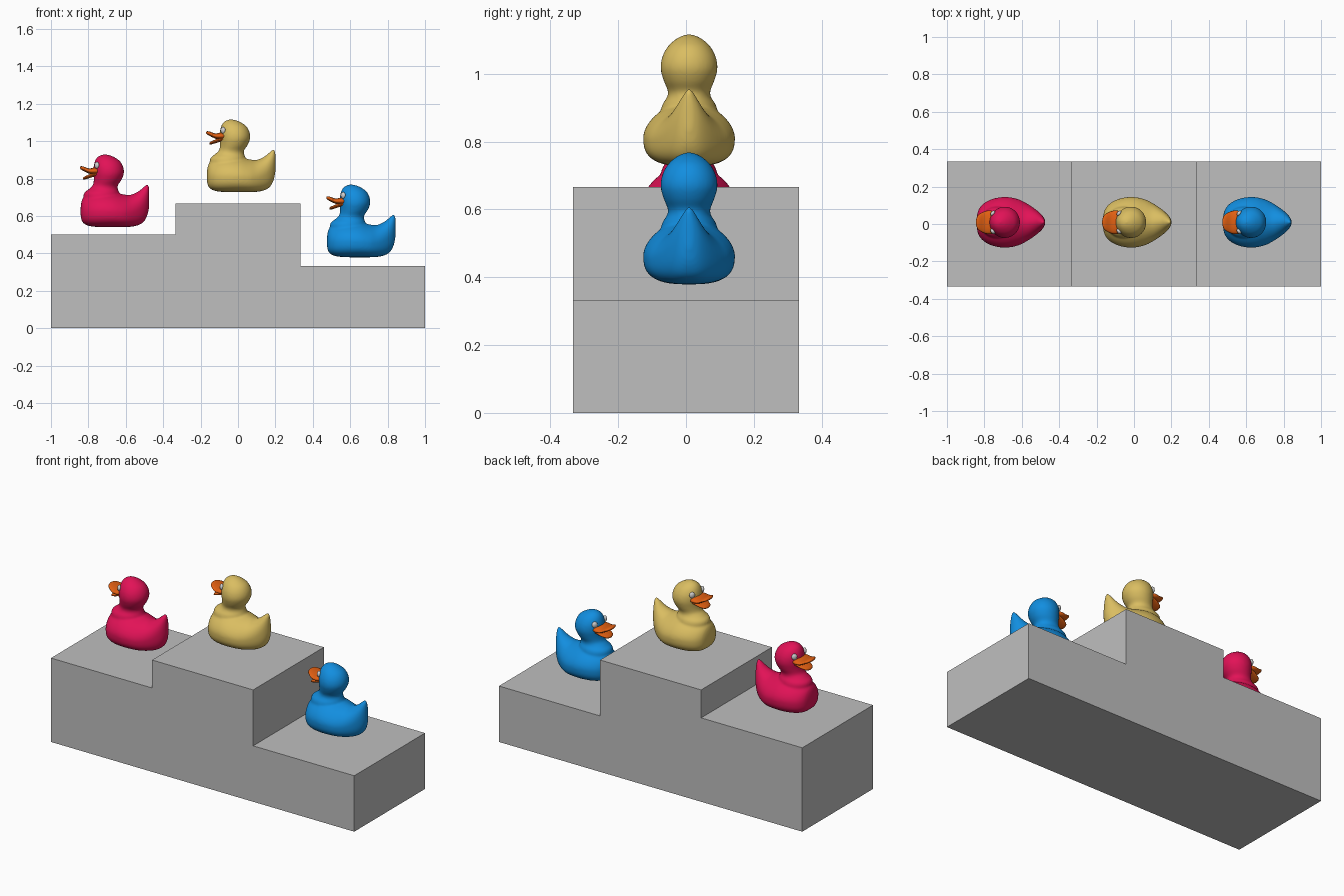
import bpy, bmesh, math
from mathutils import Matrix

if "Cube" in bpy.data.objects:
    bpy.data.objects.remove(bpy.data.objects["Cube"])


def material(name, rgb):
    m = bpy.data.materials.new(name)
    m.diffuse_color = (*rgb, 1)
    m.use_nodes = True
    m.node_tree.nodes["Principled BSDF"].inputs["Base Color"].default_value = m.diffuse_color
    return m


GREY = material("podium grey", (0.52, 0.52, 0.52))
ORANGE = material("bill orange", (0.75, 0.115, 0.006))
WHITE = material("eye white", (0.64, 0.64, 0.64))
CY = 0.009  # ducks sit slightly off the centre line


def finish(name, bm, mat, smooth=True, loc=(0, 0, 0)):
    bmesh.ops.recalc_face_normals(bm, faces=bm.faces)
    me = bpy.data.meshes.new(name)
    for f in bm.faces:
        f.smooth = smooth
    bm.to_mesh(me)
    bm.free()
    me.materials.append(mat)
    ob = bpy.data.objects.new(name, me)
    ob.location = loc
    bpy.context.collection.objects.link(ob)
    return ob


def loft(bm, rings):
    """Skin closed rings of points and cap both ends."""
    loops = [[bm.verts.new(p) for p in r] for r in rings]
    n = len(loops[0])
    for a, b in zip(loops, loops[1:]):
        for i in range(n):
            j = (i + 1) % n
            bm.faces.new((a[i], a[j], b[j], b[i]))
    bm.faces.new(loops[0])
    bm.faces.new(loops[-1])
    bmesh.ops.recalc_face_normals(bm, faces=bm.faces)


def refine(rows, k=4):
    """Catmull-Rom resampling of section rows."""
    out = []
    for i in range(len(rows) - 1):
        p = [rows[max(i - 1, 0)], rows[i], rows[i + 1], rows[min(i + 2, len(rows) - 1)]]
        for s in range(k):
            t = s / k
            out.append([0.5 * (2 * b + (c - a) * t + (2 * a - 5 * b + 4 * c - d) * t * t
                               + (3 * b - a - 3 * c + d) * t ** 3)
                        for a, b, c, d in zip(*p)])
    return out + [list(rows[-1])]


def spow(v, e):
    return math.copysign(abs(v) ** e, v)


ANGLES = [2 * math.pi * i / 40 for i in range(40)]

# body with tail: x, bottom z, top z, half width
BODY = [(-.166, .785, .84, .025), (-.157, .755, .878, .065), (-.132, .737, .90, .098),
        (-.09, .729, .915, .122), (-.04, .727, .92, .134), (.01, .727, .915, .134),
        (.06, .727, .903, .122), (.10, .729, .90, .102), (.14, .737, .917, .076),
        (.17, .755, .942, .052), (.19, .79, .957, .03), (.2, .835, .945, .01)]
# neck and head: z, centre x, x radius, y radius
HEAD = [(.82, -.05, .09, .09), (.90, -.055, .096, .082), (.93, -.045, .078, .065),
        (.95, -.035, .067, .063), (.98, -.022, .074, .075), (1.015, -.016, .081, .084),
        (1.05, -.018, .079, .079), (1.08, -.023, .067, .063), (1.10, -.031, .047, .042),
        (1.111, -.035, .026, .023), (1.116, -.037, .006, .006)]
# bill halves: x, centre z, half width, half thickness
UPPER = [(-.06, 1.027, .05, .022), (-.09, 1.027, .063, .02), (-.12, 1.027, .06, .014),
         (-.15, 1.039, .046, .012), (-.164, 1.044, .03, .009), (-.17, 1.046, .01, .004)]
LOWER = [(-.06, 1.012, .045, .015), (-.09, 1.01, .05, .012), (-.12, .999, .045, .01),
         (-.145, .99, .032, .008), (-.153, .987, .01, .004)]


def body_ring(x, zb, zt, w):
    mid = zb + .45 * (zt - zb)
    ring = []
    for a in ANGLES:
        c, s = math.cos(a), math.sin(a)
        e = 1.15 if s > 0 else 0.72
        h = zt - mid if s > 0 else mid - zb
        ring.append((x, CY + w * spow(c, e), mid + h * spow(s, e)))
    return ring


def duck(label, mat, loc):
    # body, neck and head blended into one skin
    bm = bmesh.new()
    loft(bm, [body_ring(*r) for r in refine(BODY)])
    loft(bm, [[(cx + rx * math.cos(a), CY + ry * math.sin(a), z) for a in ANGLES]
              for z, cx, rx, ry in refine(HEAD)])
    ob = finish(label + "_duck_body", bm, mat, loc=loc)
    rm = ob.modifiers.new("blend", "REMESH")
    rm.mode, rm.voxel_size, rm.use_smooth_shade = "VOXEL", 0.006, True
    sm = ob.modifiers.new("soften", "SMOOTH")
    sm.factor, sm.iterations = 0.5, 8

    # open bill
    for part, rows in (("upper", UPPER), ("lower", LOWER)):
        bm = bmesh.new()
        loft(bm, [[(x, CY + w * math.cos(a), z + t * math.sin(a)) for a in ANGLES[::2]]
                  for x, z, w, t in refine(rows, 3)])
        finish(f"{label}_duck_{part}_bill", bm, ORANGE, loc=loc)

    # eyes: flattened domes on the front of the head
    bm = bmesh.new()
    for side in (-1, 1):
        m = (Matrix.Translation((-.08, CY + side * .048, 1.058))
             @ Matrix.Rotation(-side * math.radians(38), 4, "Z")
             @ Matrix.Diagonal((.011, .016, .018, 1)))
        bmesh.ops.create_uvsphere(bm, u_segments=16, v_segments=10, radius=1, matrix=m)
    finish(label + "_duck_eyes", bm, WHITE, loc=loc)


# three-step podium
T = 1 / 3
profile = [(-1, 0), (1, 0), (1, T), (T, T), (T, 2 * T), (-T, 2 * T), (-T, .5), (-1, .5)]
bm = bmesh.new()
loft(bm, [[(x, y, z) for x, z in profile] for y in (-T, T)])
finish("podium", bm, GREY, smooth=False)

# ducks
duck("gold", material("duck gold", (.70, .51, .12)), (0, 0, 0))
duck("red", material("duck red", (.76, .006, .095)), (-.675, 0, -.187))
duck("blue", material("duck blue", (.006, .27, .74)), (.642, 0, -.348))
